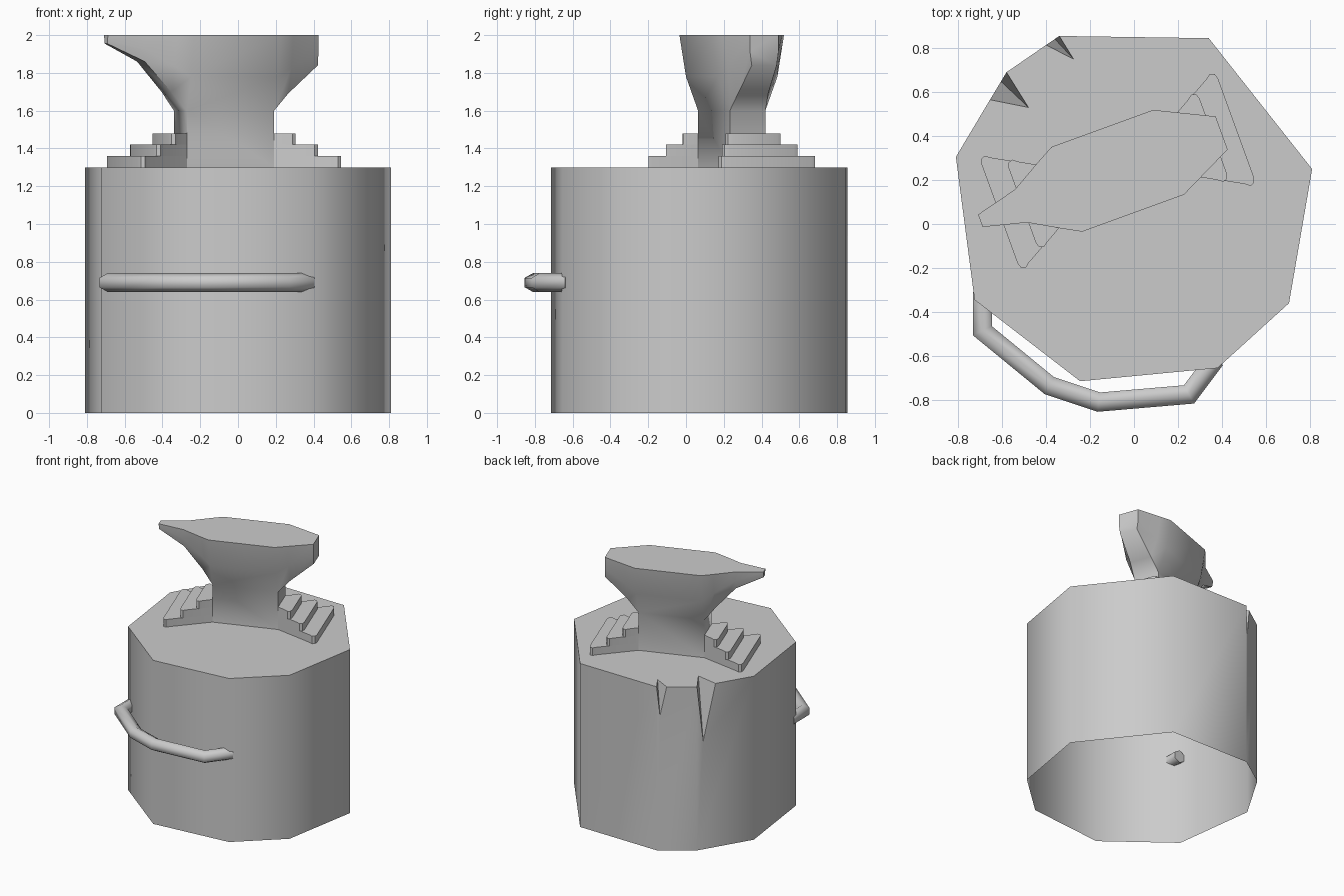
import bpy, bmesh
from math import radians, sin, cos, pi
from mathutils import Vector, Matrix

if "Cube" in bpy.data.objects:
    bpy.data.objects.remove(bpy.data.objects["Cube"])


def make(name, verts, faces, angle, mat=None, fix=True):
    me = bpy.data.meshes.new(name)
    me.from_pydata([tuple(v) for v in verts], [], faces)
    ob = bpy.data.objects.new(name, me)
    bpy.context.collection.objects.link(ob)
    if mat:
        me.transform(mat)
    if fix:
        bm = bmesh.new()
        bm.from_mesh(me)
        bmesh.ops.recalc_face_normals(bm, faces=bm.faces)
        bm.to_mesh(me)
        bm.free()
    bpy.ops.object.select_all(action='DESELECT')
    bpy.context.view_layer.objects.active = ob
    ob.select_set(True)
    bpy.ops.object.shade_smooth_by_angle(angle=radians(angle))
    return ob


# Wooden stump: open-bottomed prism with two split cracks in the rim
H = 1.3
outline = [(.81, .25), (.705, -.36), (.38, -.655), (-.245, -.715), (-.725, -.345),
           (-.81, .305), (-.58, .69), (-.34, .855), (.34, .845)]
outline.reverse()  # counter-clockwise
# start corner -> (far rim point, inner point, crack foot)
cracks = {
    (-.34, .855): ((-.40, .814, H), (-.275, .75, H), (-.36, .841, 1.07)),
    (-.58, .69): ((-.655, .565, H), (-.48, .53, H), (-.605, .648, .86)),
}
outline = [tuple(p) for p in outline]
area = sum(a[0] * b[1] - b[0] * a[1] for a, b in zip(outline, outline[1:] + outline[:1]))
if area < 0:
    outline.reverse()
n = len(outline)
verts = [(x, y, 0) for x, y in outline] + [(x, y, H) for x, y in outline]
faces, cap = [], []
for i, p in enumerate(outline):
    j = (i + 1) % n
    cap.append(n + i)
    if p in cracks:
        k = len(verts)
        verts += cracks[p]
        rim, inner, foot = k, k + 1, k + 2
        faces += [(i, j, n + j, rim, foot, n + i), (n + i, foot, inner), (foot, rim, inner)]
        cap += [inner, rim]
    else:
        faces.append((i, j, n + j, n + i))
faces.append(cap)
make("stump", verts, faces, 60, fix=False)

# Handle: six-sided tube swept along a bent path
path = [Vector((x, y, .69)) for x, y in
        [(-.69, -.31), (-.69, -.485), (-.385, -.735), (-.16, -.81), (.25, -.775), (.37, -.615)]]
verts, faces = [], []
for i, p in enumerate(path):
    d0 = (p - path[max(i - 1, 0)]).normalized()
    d1 = (path[min(i + 1, len(path) - 1)] - p).normalized()
    t = (d0 + d1).normalized()
    side = Vector((-t.y, t.x, 0))
    dot = t.dot(d1 if d1.length else d0)
    for k in range(6):
        a = k * pi / 3
        verts.append(p + side * (.05 * sin(a) / dot) + Vector((0, 0, .05 * cos(a))))
for i in range(len(path) - 1):
    for k in range(6):
        m = (k + 1) % 6
        faces.append((i * 6 + k, i * 6 + m, i * 6 + 6 + m, i * 6 + 6 + k))
faces += [tuple(range(6)), tuple(range(len(verts) - 6, len(verts)))]
make("handle", verts, faces, 62)

# Anvil frame: turned 20 degrees on the stump
frame = Matrix.Translation((-.074, .242, 0)) @ Matrix.Rotation(radians(20), 4, 'Z')

# Anvil body: lofted stations (position, bottom z, half widths bottom/middle/top)
stations = [(-.665, 1.955, .02, .025, .03), (-.468, 1.86, .06, .075, .08),
            (-.325, 1.70, .075, .13, .162), (-.246, 1.6, .1, .168, .205),
            (.246, 1.6, .1, .168, .205), (.33, 1.69, .085, .14, .164),
            (.503, 1.84, .07, .08, .08)]
verts, faces = [], []
for s, zb, wb, wm, wt in stations:
    zm = zb + .45 * (2 - zb)
    verts += [(s, -wb, zb), (s, -wm, zm), (s, -wt, 2), (s, wt, 2), (s, wm, zm), (s, wb, zb)]
for i in range(len(stations) - 1):
    for k in range(6):
        if i == 3 and k == 5:
            continue  # the waist joins here
        m = (k + 1) % 6
        faces.append((i * 6 + k, i * 6 + m, i * 6 + 6 + m, i * 6 + 6 + k))
faces += [tuple(range(6)), tuple(range(len(verts) - 6, len(verts)))]
# Waist: straight walls down to the stump
top = [18, 24, 29, 23]
k = len(verts)
verts += [(verts[v][0], verts[v][1], H) for v in top]
faces += [(top[i], top[(i + 1) % 4], k + (i + 1) % 4, k + i) for i in range(4)]
faces.append((k, k + 1, k + 2, k + 3))
make("anvil_body", verts, faces, 50, frame)


# Stepped feet: three stacked wedge plates flaring out on each end
def foot(name, sign):
    verts, faces = [], []
    for step, out in enumerate((.572, .462, .358)):
        z0 = H + .06 * step
        w = .1 + .54 * (out - .246)
        half = [(.24, .097), (out - .05, w - .022), (out - .028, w - .005),
                (out - .008, w - .012), (out, w - .035)]
        ring = [(s, -t) for s, t in half] + [(s, t) for s, t in reversed(half)]
        k, c = len(verts), len(ring)
        for z in (z0, z0 + .06):
            verts += [(sign * s, t, z) for s, t in ring]
        faces += [(k + i, k + (i + 1) % c, k + c + (i + 1) % c, k + c + i) for i in range(c)]
        faces += [tuple(range(k, k + c)), tuple(range(k + c, k + 2 * c))]
    make(name, verts, faces, 50, frame)


foot("foot_right", 1)
foot("foot_left", -1)
